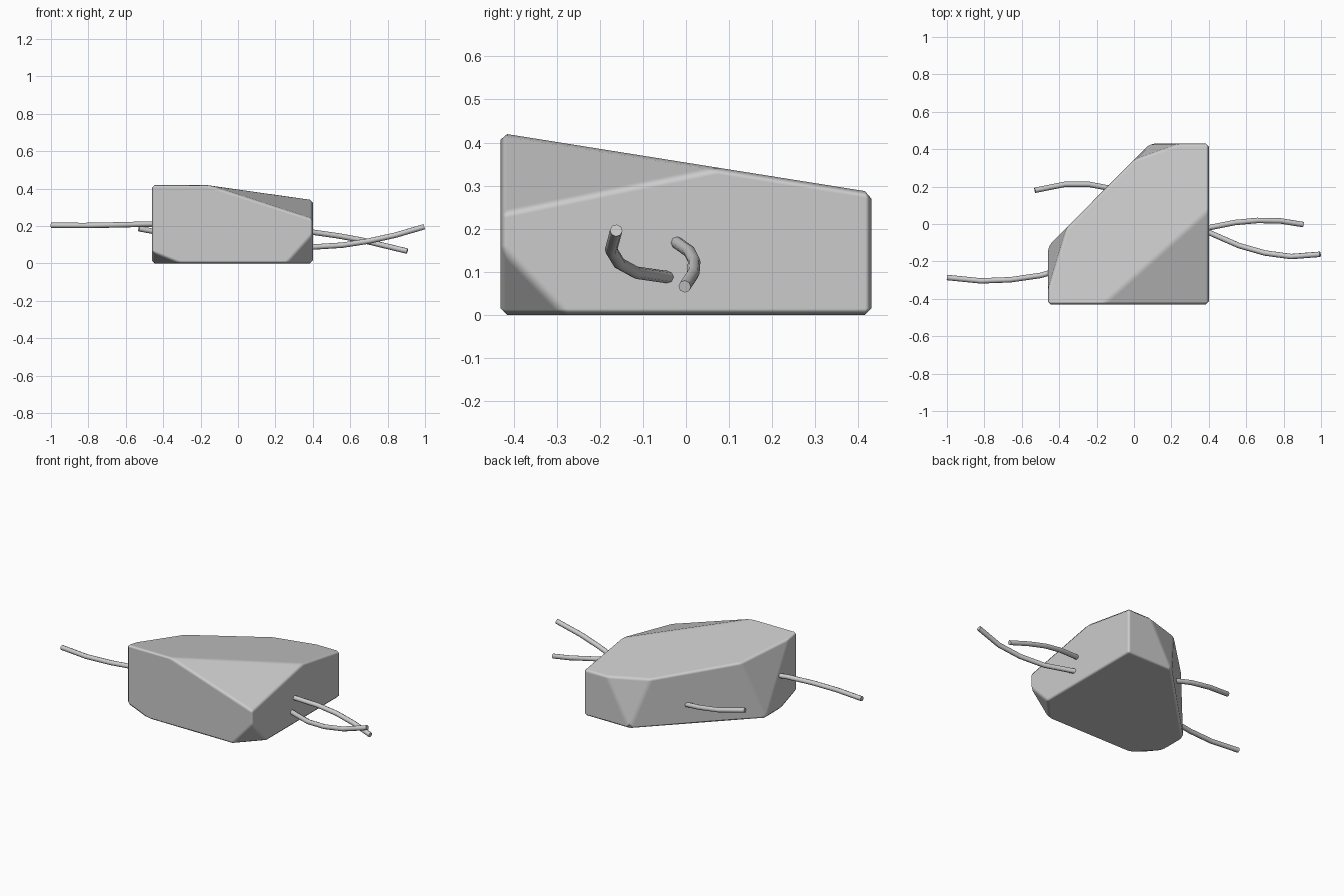
import bpy, bmesh
from mathutils import Vector

if "Cube" in bpy.data.objects:
    bpy.data.objects.remove(bpy.data.objects["Cube"])

# Broken block: a box with corners sliced away by planes (three points each)
bm = bmesh.new()
bmesh.ops.create_cube(bm, size=1)
for v in bm.verts:
    v.co = Vector((v.co.x * 0.86 - 0.03, v.co.y * 0.86, (v.co.z + 0.5) * 0.6))

CENTRE = Vector((0, 0, 0.17))
CUTS = [
    ((-0.4, -0.43, 0.422), (0.4, -0.43, 0.422), (0, 0.43, 0.285)),               # sloping top
    ((-0.16, -0.43, 0.42), (0.40, -0.43, 0.238), (0.40, 0.07, 0.341)),           # front right top
    ((-0.46, -0.12, 0), (-0.46, -0.12, 1), (0.085, 0.43, 0)),                    # back left side
    ((0.24, 0.43, 0.283), (0.085, 0.43, 0), (0.0, 0.344, 0.297)),                # back left shard
    ((-0.36, -0.019, 0.355), (-0.46, -0.12, 0), (-0.46, -0.35, 0.408)),          # left shard
    ((0.26, -0.43, 0), (0.40, -0.43, 0.155), (0.40, -0.28, 0)),                  # front right foot
    ((-0.31, -0.43, 0), (-0.46, -0.43, 0.06), (-0.46, -0.27, 0)),                # front left foot
]
for a, b, c in CUTS:
    a, b, c = Vector(a), Vector(b), Vector(c)
    n = (b - a).cross(c - a).normalized()
    if n.dot(CENTRE - a) > 0:
        n = -n
    geom = bm.verts[:] + bm.edges[:] + bm.faces[:]
    bmesh.ops.bisect_plane(bm, geom=geom, dist=1e-5, plane_co=a, plane_no=n, clear_outer=True)
    bmesh.ops.holes_fill(bm, edges=[e for e in bm.edges if e.is_boundary], sides=0)
bmesh.ops.remove_doubles(bm, verts=bm.verts, dist=0.004)
bmesh.ops.recalc_face_normals(bm, faces=bm.faces)
for f in bm.faces:
    f.smooth = True
mesh = bpy.data.meshes.new("broken_block")
bm.to_mesh(mesh)
bm.free()
block = bpy.data.objects.new("broken_block", mesh)
bpy.context.collection.objects.link(block)
bev = block.modifiers.new("worn_edges", 'BEVEL')
bev.width = 0.015
bev.segments = 1
bev.limit_method = 'ANGLE'
bev.angle_limit = 0.15
bev.harden_normals = True


# Bent reinforcing rods: eight-sided tubes that start inside the block
def rod(name, points):
    cu = bpy.data.curves.new(name, 'CURVE')
    cu.dimensions = '3D'
    cu.bevel_depth = 0.0145
    cu.bevel_resolution = 2
    cu.use_fill_caps = True
    s = cu.splines.new('POLY')
    s.points.add(len(points) - 1)
    for p, co in zip(s.points, points):
        p.co = (*co, 1)
    s.use_smooth = True
    ob = bpy.data.objects.new(name, cu)
    bpy.context.collection.objects.link(ob)


rod("left_rod", [(-0.36, -0.235, 0.212), (-0.50, -0.275, 0.21), (-0.66, -0.298, 0.206),
                 (-0.82, -0.304, 0.203), (-1.0, -0.286, 0.204)])
rod("back_rod", [(-0.05, 0.165, 0.105), (-0.14, 0.193, 0.122), (-0.24, 0.212, 0.138),
                 (-0.37, 0.212, 0.157), (-0.53, 0.18, 0.186)])
rod("right_rod_a", [(0.30, -0.045, 0.18), (0.40, -0.02, 0.167), (0.54, 0.008, 0.147),
                    (0.66, 0.019, 0.125), (0.78, 0.017, 0.096), (0.905, -0.003, 0.066)])
rod("right_rod_b", [(0.30, 0.01, 0.084), (0.40, -0.045, 0.088), (0.56, -0.115, 0.098),
                    (0.70, -0.155, 0.12), (0.84, -0.174, 0.151), (0.995, -0.162, 0.196)])
